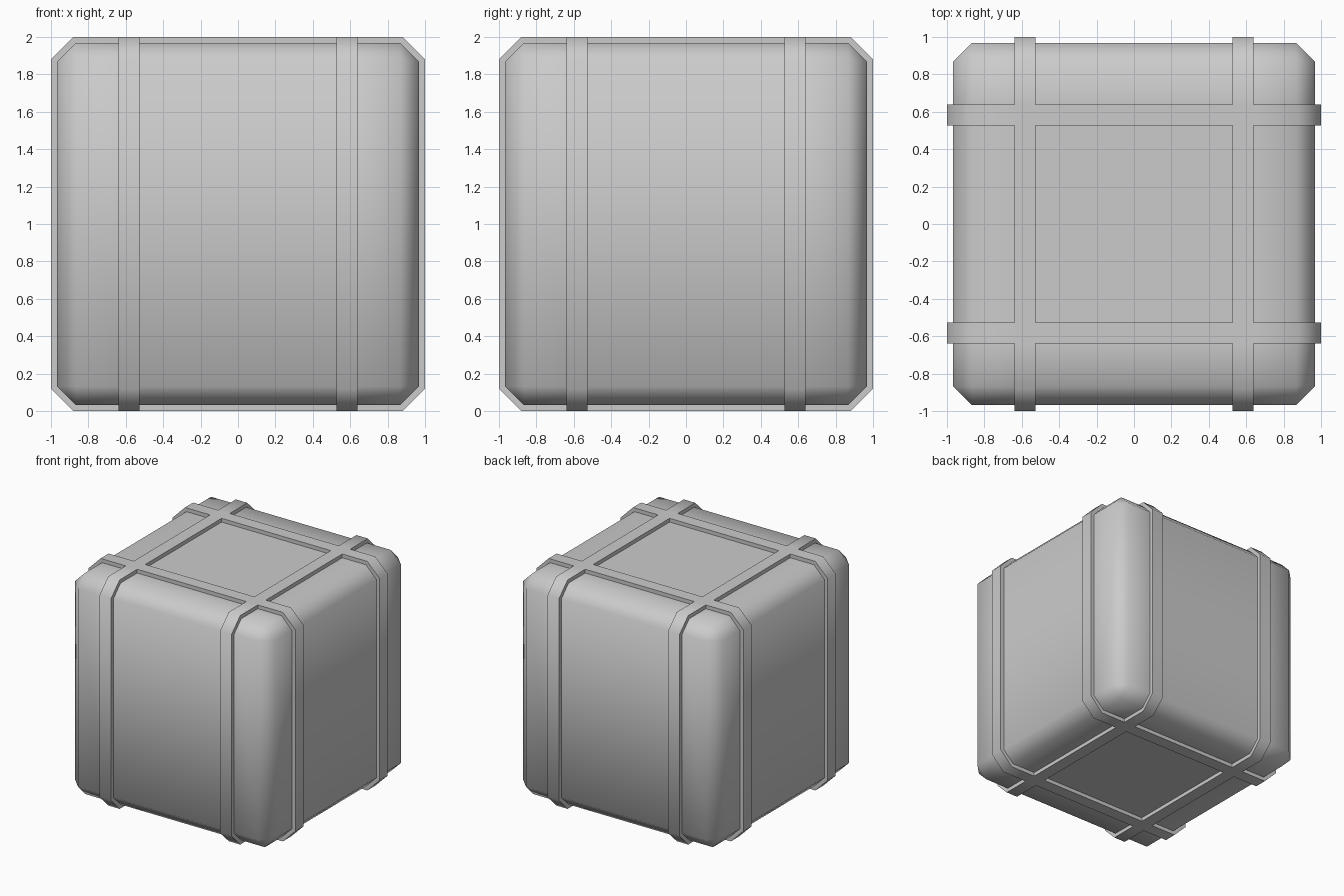
import bpy, bmesh
from mathutils import Vector

if "Cube" in bpy.data.objects:
    bpy.data.objects.remove(bpy.data.objects["Cube"])

HALF = 0.967                  # half size of the body under the straps
CHAMFER = 0.1
STRAP_IN, STRAP_OUT = 0.527, 0.638
RAISE = 1.0 - HALF            # strap thickness

bm = bmesh.new()

# Chamfered body
bmesh.ops.create_cube(bm, size=2 * HALF)
bmesh.ops.bevel(bm, geom=bm.edges[:], offset=CHAMFER, offset_type='OFFSET',
                segments=1, profile=0.5, affect='EDGES')

# Loop cuts along both sides of every strap
for axis in (Vector((1, 0, 0)), Vector((0, 1, 0))):
    for pos in (-STRAP_OUT, -STRAP_IN, STRAP_IN, STRAP_OUT):
        geom = bm.verts[:] + bm.edges[:] + bm.faces[:]
        bmesh.ops.bisect_plane(bm, geom=geom, plane_co=axis * pos,
                               plane_no=axis, dist=1e-5)
bm.normal_update()


# Raise the straps: two loops each way round, merged where they cross
def in_strap(face):
    c = face.calc_center_median()
    return any(STRAP_IN < abs(v) < STRAP_OUT for v in (c.x, c.y))


strap_faces = [f for f in bm.faces if in_strap(f)]
moves = {}
result = bmesh.ops.extrude_face_region(bm, geom=strap_faces)
bmesh.ops.delete(bm, geom=[f for f in strap_faces if f.is_valid], context='FACES')
raised = [g for g in result['geom'] if isinstance(g, bmesh.types.BMFace)]
for f in raised:
    f.normal_update()
    for v in f.verts:
        normals = moves.setdefault(v, [])
        if all(n.dot(f.normal) < 0.999 for n in normals):
            normals.append(f.normal.copy())
for v, normals in moves.items():
    n = sum(normals, Vector()).normalized()
    v.co += n * (RAISE / n.dot(normals[0]))

bmesh.ops.recalc_face_normals(bm, faces=bm.faces[:])
bmesh.ops.translate(bm, verts=bm.verts[:], vec=(0, 0, 1))

mesh = bpy.data.meshes.new("strapped_crate")
bm.to_mesh(mesh)
bm.free()
crate = bpy.data.objects.new("strapped_crate", mesh)
bpy.context.collection.objects.link(crate)

# Soft chamfers, crisp strap edges
bpy.context.view_layer.objects.active = crate
crate.select_set(True)
bpy.ops.object.shade_smooth_by_angle(angle=1.0)
